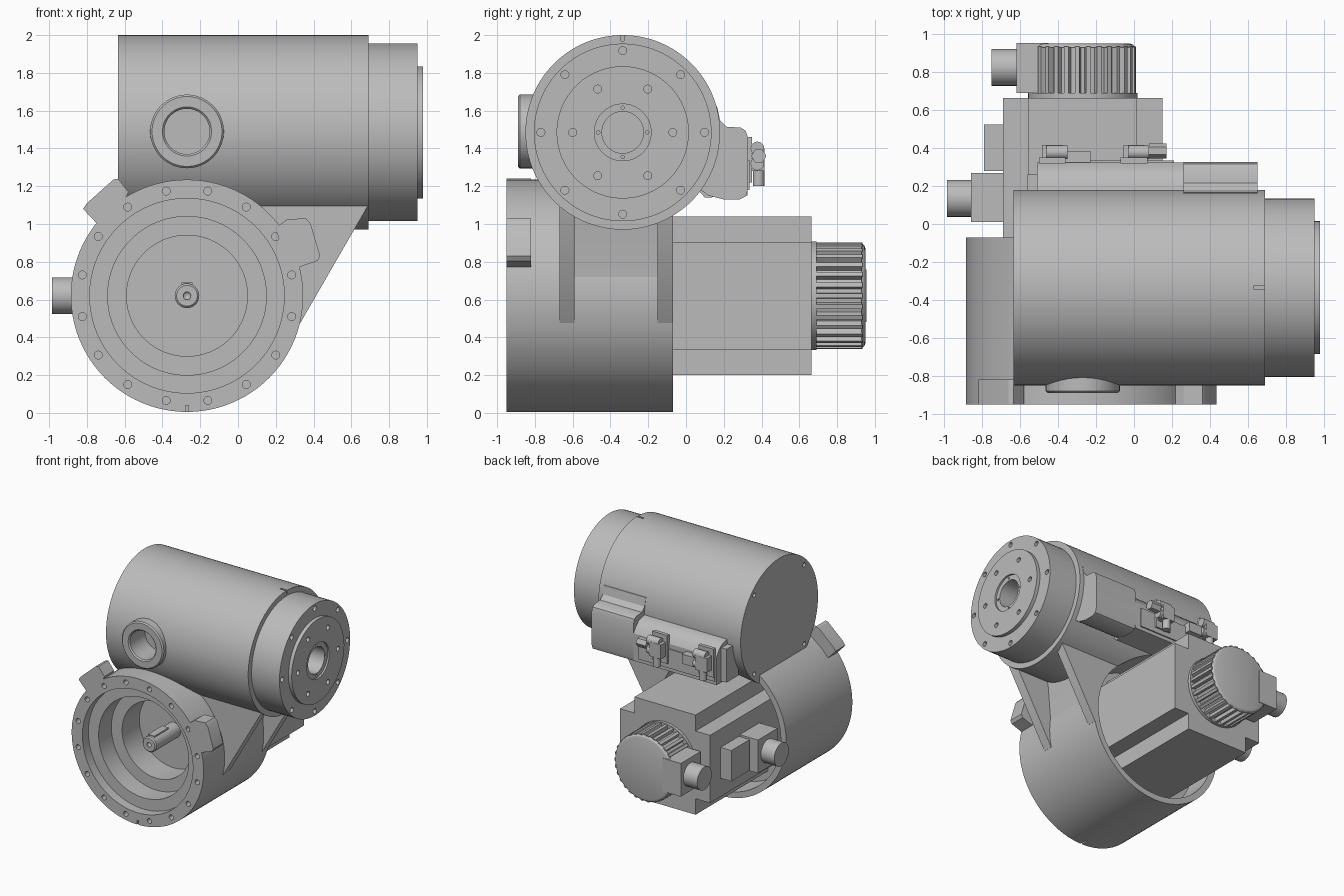
import bpy, bmesh, math
from math import sin, cos, pi, radians
from mathutils import Vector

cube = bpy.data.objects.get("Cube")
if cube:
    bpy.data.objects.remove(cube, do_unlink=True)

grey = bpy.data.materials.new("cast grey")
grey.use_nodes = True
grey.diffuse_color = (0.5, 0.5, 0.5, 1)
grey.node_tree.nodes["Principled BSDF"].inputs["Base Color"].default_value = (0.5, 0.5, 0.5, 1)


def place(axis, u, v, t):
    """Plane coordinates plus distance along the axis, to a point."""
    return Vector({"x": (t, u, v), "y": (u, t, v), "z": (u, v, t)}[axis])


def finish(name, bm):
    bmesh.ops.remove_doubles(bm, verts=bm.verts, dist=1e-5)
    bmesh.ops.recalc_face_normals(bm, faces=bm.faces)
    mesh = bpy.data.meshes.new(name)
    bm.to_mesh(mesh)
    bm.free()
    mesh.materials.append(grey)
    ob = bpy.data.objects.new(name, mesh)
    bpy.context.collection.objects.link(ob)
    return ob


def add_prism(bm, pts, axis, lo, hi):
    a = [bm.verts.new(place(axis, u, v, lo)) for u, v in pts]
    b = [bm.verts.new(place(axis, u, v, hi)) for u, v in pts]
    bm.faces.new(a)
    bm.faces.new(b)
    for i in range(len(a)):
        j = (i + 1) % len(a)
        bm.faces.new((a[i], a[j], b[j], b[i]))


def prism(name, pts, axis, lo, hi):
    bm = bmesh.new()
    add_prism(bm, pts, axis, lo, hi)
    return finish(name, bm)


def box(name, x, y, z):
    return prism(name, [(x[0], z[0]), (x[1], z[0]), (x[1], z[1]), (x[0], z[1])], "y", *y)


def circle(c, r, n, start=0.0):
    return [(c[0] + r * cos(start + 2 * pi * i / n), c[1] + r * sin(start + 2 * pi * i / n))
            for i in range(n)]


def rod(name, c, r, axis, lo, hi, n=32):
    return prism(name, circle(c, r, n), axis, lo, hi)


def lathe(name, profile, axis, c, n=96):
    """Spin (radius, distance) points that begin and end on the axis."""
    bm = bmesh.new()
    rings = [[bm.verts.new(place(axis, u, v, t)) for u, v in circle(c, r, n)] if r
             else [bm.verts.new(place(axis, c[0], c[1], t))] * n for r, t in profile]
    for p, q in zip(rings, rings[1:]):
        for i in range(n):
            j = (i + 1) % n
            bm.faces.new(list(dict.fromkeys((p[i], p[j], q[j], q[i]))))
    return finish(name, bm)


def cut(ob, cutter, keep=False):
    """Subtract the cutter and bake the result."""
    mod = ob.modifiers.new("cut", "BOOLEAN")
    mod.operation, mod.solver, mod.object = "DIFFERENCE", "EXACT", cutter
    bpy.context.view_layer.update()
    mesh = bpy.data.meshes.new_from_object(ob.evaluated_get(bpy.context.evaluated_depsgraph_get()))
    ob.modifiers.clear()
    ob.data = mesh
    if not keep:
        bpy.data.objects.remove(cutter, do_unlink=True)


def drill(ob, centres, r, axis, lo, hi):
    bm = bmesh.new()
    for c in centres:
        add_prism(bm, circle(c, r, 16), axis, lo, hi)
    cut(ob, finish("drill_cutter", bm))


LOW = (-0.27, 0.62)      # x, z of the lower axis
UP = (-0.335, 1.485)     # y, z of the upper axis

# Lower drum with stepped front bore and open back
drum = lathe("lower_drum", [(0, -.47), (.32, -.47), (.32, -.70), (.42, -.70), (.42, -.87),
             (.515, -.87), (.515, -.95), (.615, -.95), (.615, -.07), (.565, -.07),
             (.565, -.30), (0, -.30)], "y", LOW)
drill(drum, circle(LOW, .565, 16, pi / 16), .021, "y", -1, -.90)
cut(drum, box("slot_cutter", (-.277, -.263), (-1, -.89), (-.05, .04)))

# Shaft with key
lathe("drive_shaft", [(0, -.77), (.02, -.79), (.02, -.80), (.055, -.80), (.065, -.79),
      (.065, -.46), (0, -.46)], "y", LOW, 32)
box("shaft_key", (-.30, -.24), (-.77, -.58), (.66, .69))

# Mounting lugs at the drum front
prism("right_lug", [(-.82, 1.08), (-.80, 1.11), (-.66, 1.235), (-.635, 1.24), (-.58, 1.17),
      (-.62, 1.07), (-.70, 1.00), (-.72, .975), (-.745, 1.00)], "y", -.95, -.82)
prism("left_lug", [(.20, .98), (.26, 1.025), (.36, 1.03), (.385, 1.00), (.435, .83),
      (.42, .805), (.32, .77), (.25, .80)], "y", -.95, -.82)

# Upper cylinder
upper = lathe("upper_cylinder", [(0, -.635), (.515, -.635), (.515, .69), (0, .69)], "x", UP, 128)
drill(upper, circle(UP, .47, 4, pi / 4), .018, "x", -.7, -.60)
cut(upper, box("slot_cutter", (.63, .75), (-.343, -.327), (1.97, 2.1)))

# Neck between the drum and the cylinder, with slanted ribs
slant = [(-.60, 1.0), (-.60, 1.2), (.69, 1.3), (.69, 1.1), (.33, .476), (.20, .55)]
front_rib = prism("front_rib", slant, "y", -.67, -.59)
back_rib = prism("back_rib", slant, "y", -.15, -.07)
core = prism("neck_core", [(-.60, 1.0), (-.60, 1.3), (.42, 1.3), (.36, 1.0), (.335, .70),
             (.32, .50), (.20, .60)], "y", -.60, -.14)

# Motor clearance through drum, neck and cylinder
clearance = rod("clearance_cutter", LOW, .565, "y", -.30, .6, 96)
for part in (upper, back_rib, core):
    cut(part, clearance, keep=True)
bpy.data.objects.remove(clearance, do_unlink=True)
front_bore = rod("bore_cutter", LOW, .42, "y", -1.2, -.47, 64)
for part in (front_rib, core):
    cut(part, front_bore, keep=True)
bpy.data.objects.remove(front_bore, do_unlink=True)

# Front inspection port
port = (-.27, 1.49)
drill(upper, [port], .14, "y", -1, -.66)
lathe("front_port", [(0, -.68), (.12, -.68), (.12, -.88), (.13, -.89), (.185, -.89),
      (.195, -.88), (.195, -.64), (0, -.64)], "y", port, 64)

# Output flange
flange = lathe("output_flange", [(0, .80), (.11, .80), (.11, .965), (.15, .965), (.15, .98),
               (.35, .98), (.35, .95), (.47, .95), (.47, .66), (0, .66)], "x", UP)
drill(flange, circle(UP, .433, 8), .021, "x", .91, 1.1)
drill(flange, circle(UP, .265, 6), .021, "x", .93, 1.1)
drill(flange, circle(UP, .13, 4), .009, "x", .94, 1.1)

# Rear housing and its cover
prism("rear_housing", [(0, 1.30), (0, 1.70), (.165, 1.62), (.18, 1.55), (.215, 1.515),
      (.29, 1.51), (.315, 1.495), (.327, 1.46), (.327, 1.18), (.315, 1.145), (.285, 1.13),
      (.20, 1.13), (.12, 1.15), (.05, 1.20)], "x", .26, .65)
prism("rear_cover", [(.0, 1.25), (.0, 1.50), (.19, 1.48), (.26, 1.46), (.30, 1.42),
      (.325, 1.38), (.325, 1.15), (.10, 1.14)], "x", -.51, .26)
box("cover_step", (-.56, -.50), (.10, .26), (1.16, 1.44))
box("cover_plate", (-.50, .21), (.30, .335), (1.18, 1.34))

# Cable connectors on the cover
for side, x in (("right", -.43), ("left", 0.0)):
    box(side + "_connector_base", (x - .07, x + .07), (.32, .35), (1.22, 1.46))
    box(side + "_connector_block", (x - .055, x + .055), (.345, .415), (1.28, 1.40))
    for z in (1.32, 1.40):
        rod(side + "_connector_plug", (.378, z), .036, "x", x - .03, x + .08, 20)
    rod(side + "_connector_foot", (x, .385), .03, "z", 1.20, 1.30, 20)
rod("connector_nut", (.385, 1.36), .04, "x", .08, .17, 6)
box("connector_bracket", (-.36, -.23), (.32, .385), (1.28, 1.36))

# Motor body with notched corners
a, b = .285, .42
notched = [(a, a), (a, b), (-a, b), (-a, a), (-b, a), (-b, -a), (-a, -a), (-a, -b),
           (a, -b), (a, -a), (b, -a), (b, a)]
prism("motor_body", [(LOW[0] + u, LOW[1] + v) for u, v in notched], "y", -.31, .665)

# Ribbed motor cap
rod("cap_base", LOW, .288, "y", .66, .69, 64)
ribs = 30
teeth = []
for i in range(ribs):
    for f, r in ((-.3, .25), (-.2, .282), (.2, .282), (.3, .25)):
        t = 2 * pi * (i + f) / ribs
        teeth.append((LOW[0] + r * cos(t), LOW[1] + r * sin(t)))
prism("ribbed_cap", teeth, "y", .68, .935)
lathe("cap_end", [(0, .93), (.278, .93), (.265, .945), (.25, .95), (0, .95)], "y", LOW, 64)

# Motor terminal boxes and round plugs
box("cap_terminal_box", (-.62, -.45), (.69, .955), (.48, .76))
rod("cap_plug", (.825, .62), .097, "x", -.75, -.61)
box("power_terminal_box", (-.86, -.68), (.01, .27), (.48, .76))
rod("power_plug", (.135, .62), .097, "x", -.985, -.85)
box("small_terminal_box", (-.79, -.68), (.28, .525), (.49, .75))

# Smooth round walls, keep hard edges
for ob in bpy.context.scene.objects:
    ob.select_set(ob.type == "MESH")
    if ob.type == "MESH":
        bpy.context.view_layer.objects.active = ob
bpy.ops.object.shade_smooth_by_angle(angle=radians(30))
